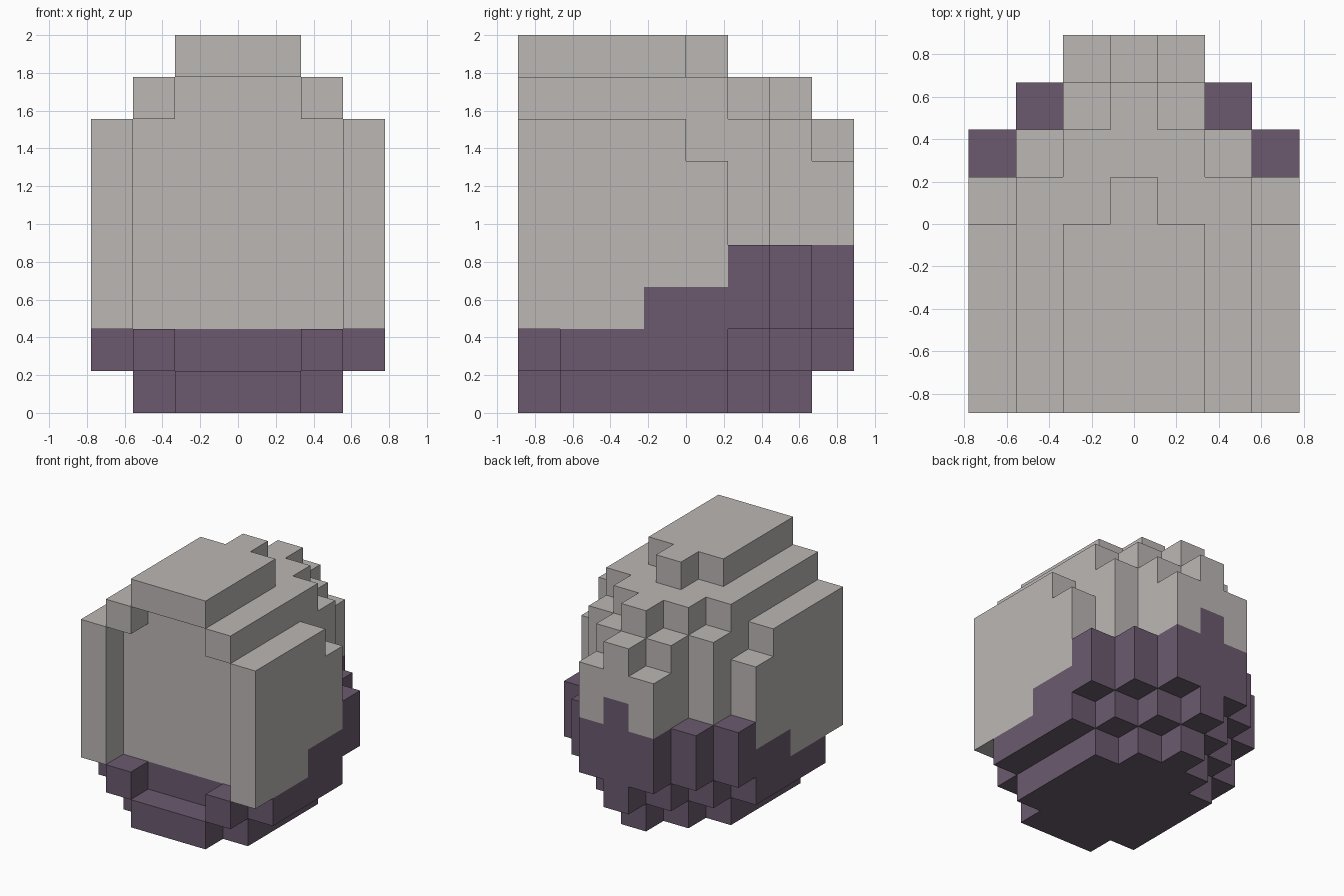
import bpy, bmesh, math
from mathutils import Vector

if "Cube" in bpy.data.objects:
    bpy.data.objects.remove(bpy.data.objects["Cube"], do_unlink=True)

U = 2 / 9          # edge of one block
ROWS = 8           # blocks from front to back

# One entry per layer, bottom to top. Each pair is the first and last row of
# blocks at 0, 1, 2 and 3 blocks away from the middle line.
LAYERS = [
    [(0, 6), (0, 5), (1, 4)],
    [(1, 7), (1, 6), (0, 5), (1, 4)],
    [(1, 7), (1, 7), (1, 6), (0, 5)],
    [(1, 7), (1, 7), (1, 6), (0, 5)],
    [(1, 7), (1, 7), (1, 5), (0, 4)],
    [(1, 7), (1, 7), (1, 5), (0, 4)],
    [(1, 7), (1, 6), (1, 5), (0, 3)],
    [(1, 6), (1, 5), (0, 4)],
    [(0, 4), (0, 3)],
]


def make_material(name, colour):
    mat = bpy.data.materials.new(name)
    mat.use_nodes = True
    mat.diffuse_color = colour
    mat.node_tree.nodes["Principled BSDF"].inputs["Base Color"].default_value = colour
    return mat


def is_purple(x, row, layer):
    """The lower band steps upward toward the back."""
    height = 2 + (row >= 3) + (row >= 5) + (row == 7 and x == 0)
    return layer < height


# Fill the mirrored block grid
blocks = set()
for layer, spans in enumerate(LAYERS):
    for dist, (first, last) in enumerate(spans):
        for row in range(first, last + 1):
            blocks |= {(dist, row, layer), (-dist, row, layer)}

# Make only the outer faces of the blocks
bm = bmesh.new()
corners = {}


def corner(p):
    key = tuple(round(c) for c in p)
    if key not in corners:
        corners[key] = bm.verts.new(((key[0] - 0.5) * U,
                                     (key[1] - ROWS / 2) * U,
                                     key[2] * U))
    return corners[key]


for block in sorted(blocks):
    for axis in range(3):
        for side in (-1, 1):
            n = Vector((0, 0, 0))
            n[axis] = side
            if tuple(round(b + d) for b, d in zip(block, n)) in blocks:
                continue
            a = Vector((0, 0, 0))
            a[(axis + 1) % 3] = 1
            b = n.cross(a)
            centre = Vector(block) + Vector((0.5, 0.5, 0.5)) + n / 2
            quad = [centre + (a * i + b * j) / 2
                    for i, j in ((-1, -1), (1, -1), (1, 1), (-1, 1))]
            face = bm.faces.new([corner(p) for p in quad])
            face.material_index = int(is_purple(*block))

# Merge flat areas of the same colour
bm.normal_update()
bmesh.ops.dissolve_limit(bm, angle_limit=math.radians(1), verts=bm.verts[:],
                         edges=bm.edges[:], delimit={'MATERIAL'})

mesh = bpy.data.meshes.new("blocky_shell")
bm.to_mesh(mesh)
bm.free()
mesh.materials.append(make_material("warm_grey", (0.497, 0.474, 0.462, 1)))
mesh.materials.append(make_material("dusty_purple", (0.147, 0.102, 0.156, 1)))
shell = bpy.data.objects.new("blocky_shell", mesh)
bpy.context.collection.objects.link(shell)
